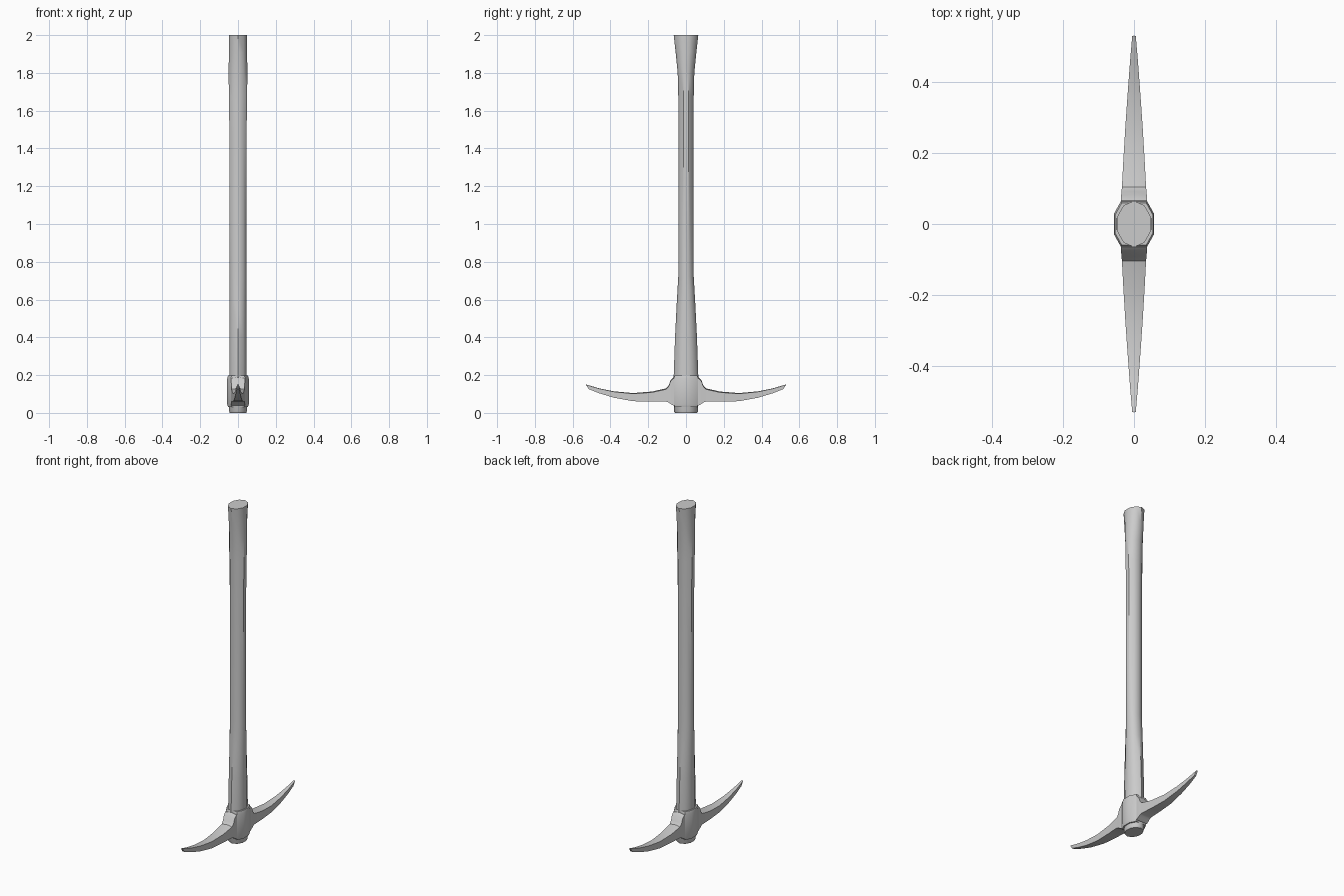
import bpy, bmesh
from math import cos, sin, pi

cube = bpy.data.objects.get("Cube")
if cube:
    bpy.data.objects.remove(cube, do_unlink=True)

grey = bpy.data.materials.new("plain_grey")
grey.use_nodes = True
grey.diffuse_color = (0.6, 0.6, 0.6, 1)
grey.node_tree.nodes["Principled BSDF"].inputs["Base Color"].default_value = (0.6, 0.6, 0.6, 1)


def loft(name, rings, angle=0.5):
    """Skin a list of equal-length vertex rings and cap both ends."""
    bm = bmesh.new()
    loops = [[bm.verts.new(p) for p in ring] for ring in rings]
    n = len(loops[0])
    for a, b in zip(loops, loops[1:]):
        for i in range(n):
            j = (i + 1) % n
            bm.faces.new((a[i], a[j], b[j], b[i]))
    bm.faces.new(loops[0])
    bm.faces.new(loops[-1])
    bmesh.ops.recalc_face_normals(bm, faces=bm.faces)
    mesh = bpy.data.meshes.new(name)
    bm.to_mesh(mesh)
    bm.free()
    mesh.materials.append(grey)
    obj = bpy.data.objects.new(name, mesh)
    bpy.context.collection.objects.link(obj)
    bpy.ops.object.select_all(action='DESELECT')
    obj.select_set(True)
    bpy.context.view_layer.objects.active = obj
    bpy.ops.object.shade_smooth_by_angle(angle=angle)
    return obj


def oval(rx, ry, z, n=10):
    return [(rx * sin(2 * pi * i / n), ry * cos(2 * pi * i / n), z) for i in range(n)]


def collar_ring(s, z):
    """Rounded eye of the head: flat cheeks with chamfered corners."""
    quarter = [(0.057, 0.028), (0.037, 0.064)]
    pts = quarter + [(-x, y) for x, y in reversed(quarter)]
    pts += [(-x, -y) for x, y in pts]
    return [(x * s, y * s, z) for x, y in pts]


# Handle: oval shaft, flared at the grip end and thick through the head
shaft = [(0.046, 0.058, 0), (0.049, 0.064, 0.008), (0.048, 0.065, 0.2),
         (0.047, 0.058, 0.4), (0.047, 0.049, 0.58), (0.047, 0.041, 0.72),
         (0.047, 0.040, 1.45), (0.051, 0.041, 1.68), (0.052, 0.044, 1.8),
         (0.051, 0.055, 1.91), (0.050, 0.065, 2.0)]
loft("handle", [oval(*s) for s in shaft], 0.7)

# Collar around the handle
loft("head_collar", [collar_ring(s, z) for s, z in
                     [(0.92, 0.03), (1, 0.045), (1, 0.183), (0.93, 0.198)]])

# Arms: distance out, bottom, top, half width
arm = [(0.03, 0.038, 0.188, 0.037), (0.066, 0.038, 0.188, 0.037),
       (0.082, 0.048, 0.172, 0.036), (0.092, 0.055, 0.145, 0.035),
       (0.105, 0.06, 0.13, 0.034), (0.18, 0.059, 0.113, 0.030),
       (0.28, 0.062, 0.105, 0.024), (0.38, 0.08, 0.114, 0.017),
       (0.46, 0.104, 0.13, 0.011)]
for name, d in (("front_pick_arm", -1), ("back_pick_arm", 1)):
    rings = [[(-w, d * y, lo), (w, d * y, lo), (w, d * y, hi - w * 0.15),
              (0, d * y, hi), (-w, d * y, hi - w * 0.15)] for y, lo, hi, w in arm]
    # Slanted blunt tip
    rings.append([(-0.006, d * 0.515, 0.126), (0.006, d * 0.515, 0.126),
                  (0.005, d * 0.53, 0.149), (0, d * 0.531, 0.151),
                  (-0.005, d * 0.53, 0.149)])
    loft(name, rings)
